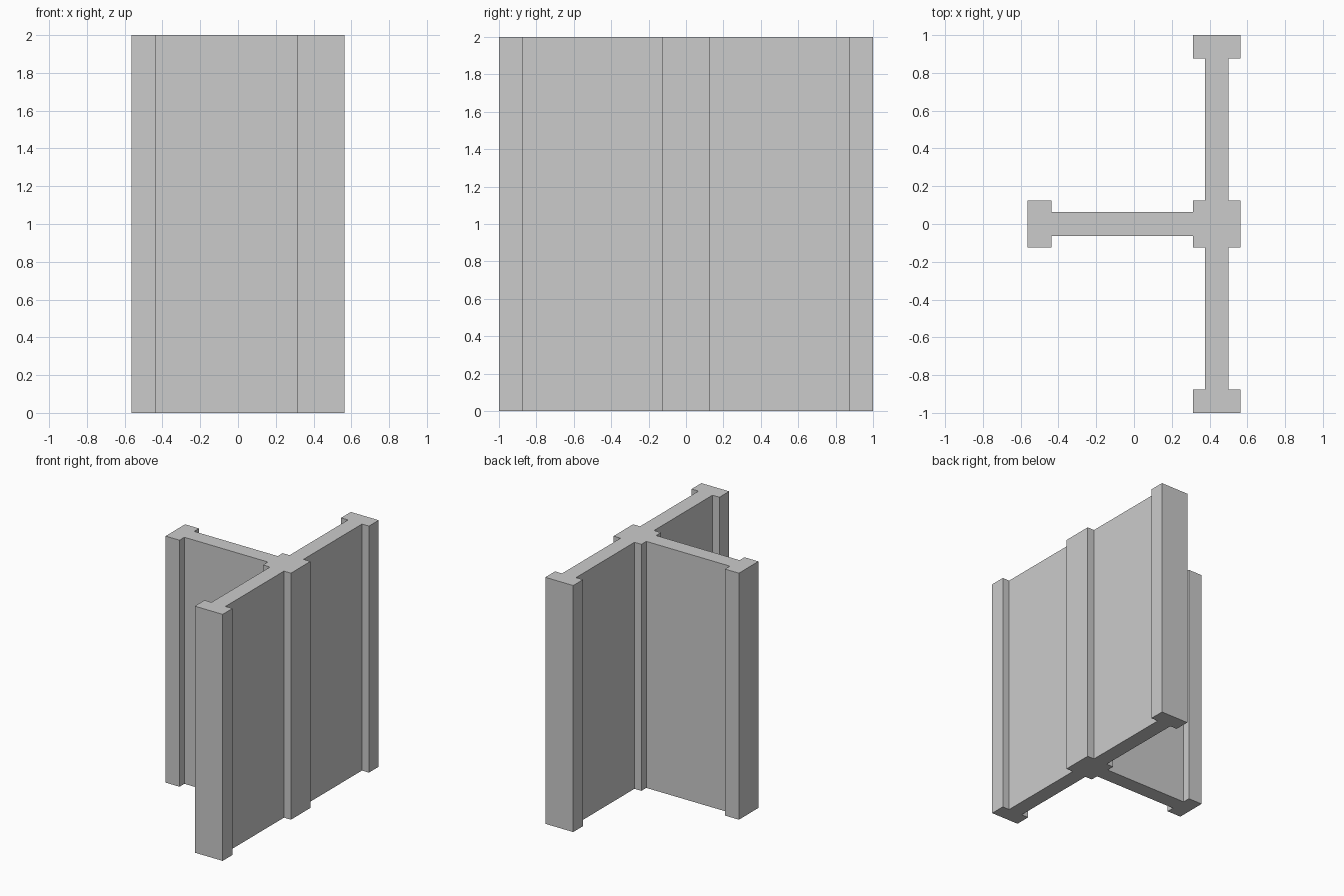
import bpy
import bmesh

if "Cube" in bpy.data.objects:
    bpy.data.objects.remove(bpy.data.objects["Cube"])

HEIGHT = 2.0

# Back half of the T-shaped wall plan, from the left post round to the junction post
half = [
    (-0.5625, 0.125), (-0.4375, 0.125), (-0.4375, 0.0625),   # left end post
    (0.3125, 0.0625), (0.3125, 0.125), (0.375, 0.125),       # stem wall, junction post
    (0.375, 0.875), (0.3125, 0.875), (0.3125, 1.0),          # cross wall, end post
    (0.5625, 1.0), (0.5625, 0.875), (0.5, 0.875),
    (0.5, 0.125), (0.5625, 0.125),
]
# Mirror across y = 0 to close the plan
plan = half + [(x, -y) for x, y in reversed(half)]

# Extrude the plan into one solid wall section
bm = bmesh.new()
base = bm.faces.new([bm.verts.new((x, y, 0)) for x, y in plan])
top = bmesh.ops.extrude_face_region(bm, geom=[base], use_keep_orig=True)
top_verts = [g for g in top["geom"] if isinstance(g, bmesh.types.BMVert)]
bmesh.ops.translate(bm, verts=top_verts, vec=(0, 0, HEIGHT))
bmesh.ops.recalc_face_normals(bm, faces=bm.faces[:])

mesh = bpy.data.meshes.new("t_junction_wall")
bm.to_mesh(mesh)
bm.free()
wall = bpy.data.objects.new("t_junction_wall", mesh)
bpy.context.collection.objects.link(wall)
